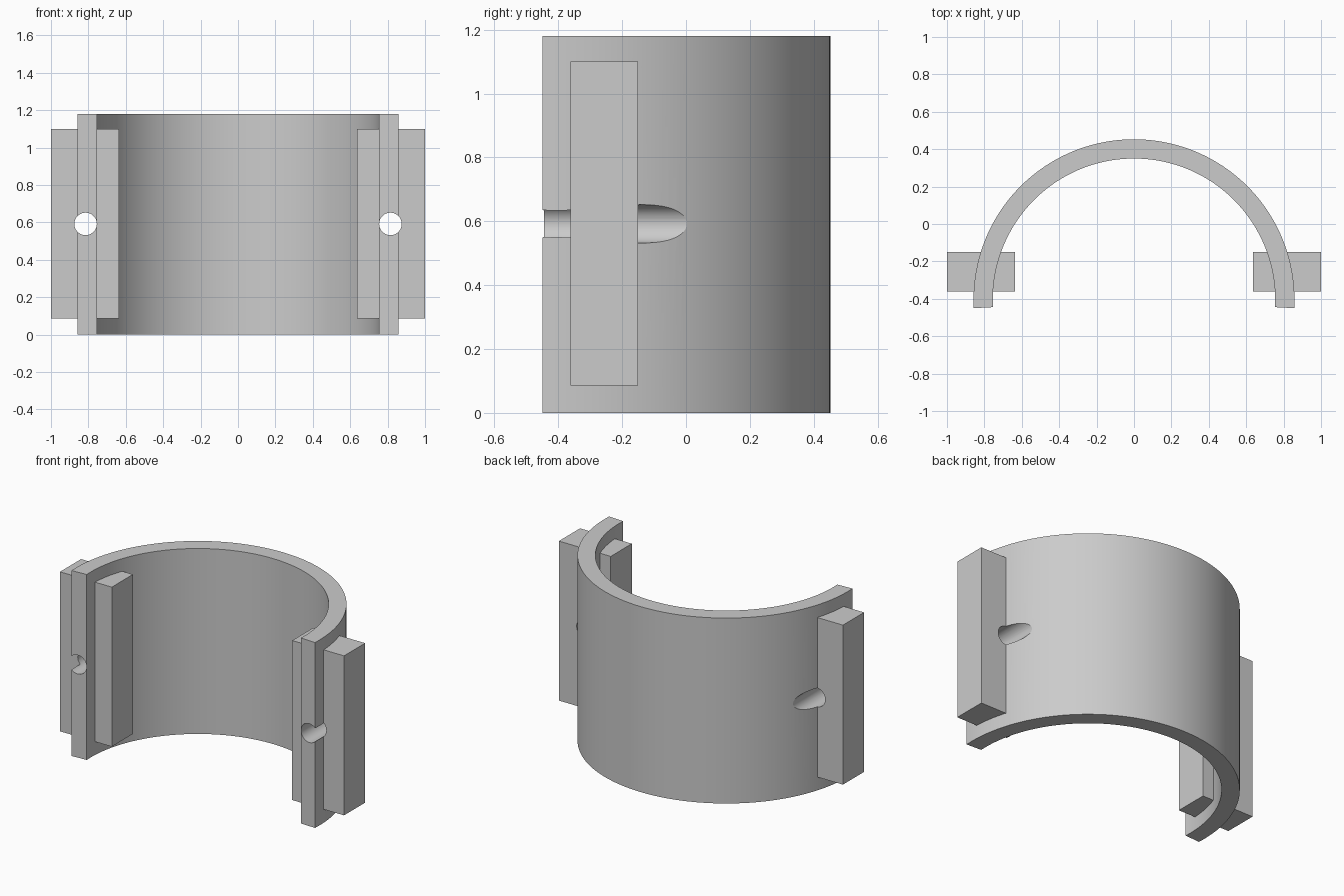
import bpy, bmesh, math

cube = bpy.data.objects.get("Cube")
if cube:
    bpy.data.objects.remove(cube, do_unlink=True)

CENTER_Y, OUTER, INNER, HEIGHT = -0.405, 0.858, 0.755, 1.18
HOLE_X, HOLE_Z, HOLE_R = 0.815, 0.592, 0.06
OVERRUN = math.radians(3)
SEGMENTS = 96

grey = bpy.data.materials.new("light_grey")
grey.use_nodes = True
colour = (0.6, 0.6, 0.6, 1)
grey.diffuse_color = colour
grey.node_tree.nodes["Principled BSDF"].inputs["Base Color"].default_value = colour


def make_object(name, bm):
    bmesh.ops.recalc_face_normals(bm, faces=bm.faces)
    mesh = bpy.data.meshes.new(name)
    bm.to_mesh(mesh)
    bm.free()
    mesh.materials.append(grey)
    obj = bpy.data.objects.new(name, mesh)
    bpy.context.collection.objects.link(obj)
    return obj


def arc_shell():
    # Half-ring profile, slightly longer than a semicircle, extruded upward
    bm = bmesh.new()
    angles = [-OVERRUN + (math.pi + 2 * OVERRUN) * i / SEGMENTS for i in range(SEGMENTS + 1)]
    path = [(OUTER, a) for a in angles] + [(INNER, a) for a in reversed(angles)]
    verts = [bm.verts.new((r * math.cos(a), CENTER_Y + r * math.sin(a), 0)) for r, a in path]
    face = bm.faces.new(verts)
    result = bmesh.ops.extrude_face_region(bm, geom=[face])
    top = [v for v in result["geom"] if isinstance(v, bmesh.types.BMVert)]
    bmesh.ops.translate(bm, verts=top, vec=(0, 0, HEIGHT))
    return make_object("curved_shell", bm)


def box(name, low, high):
    bm = bmesh.new()
    bmesh.ops.create_cube(bm, size=1)
    for v in bm.verts:
        v.co = [(a + b) / 2 + c * (b - a) for a, b, c in zip(low, high, v.co)]
    return make_object(name, bm)


def drill(x):
    # Cylinder cutter along the front-to-back direction
    bpy.ops.mesh.primitive_cylinder_add(vertices=48, radius=HOLE_R, depth=2,
                                        location=(x, 0, HOLE_Z), rotation=(math.pi / 2, 0, 0))
    cutter = bpy.context.object
    cutter.name = "hole_cutter"
    cutter.data.materials.append(grey)
    cutter.hide_render = True
    return cutter


def cut(obj, cutter):
    bpy.context.view_layer.objects.active = obj
    mod = obj.modifiers.new("hole", 'BOOLEAN')
    mod.operation = 'DIFFERENCE'
    mod.solver = 'EXACT'
    mod.object = cutter
    bpy.ops.object.modifier_apply(modifier=mod.name)


# Shell and the clamping bars that pass through its ends, each drilled
shell = arc_shell()
parts = [shell]
for side, sign in (("left", 1), ("right", -1)):
    xs = sorted((sign * 0.635, sign * 1.0))
    bar = box(side + "_bar", (xs[0], -0.362, 0.085), (xs[1], -0.15, 1.1))
    cutter = drill(sign * HOLE_X)
    cut(shell, cutter)
    cut(bar, cutter)
    bpy.data.objects.remove(cutter, do_unlink=True)
    parts.append(bar)

# Smooth curves, crisp edges
for obj in parts:
    bpy.ops.object.select_all(action='DESELECT')
    obj.select_set(True)
    bpy.context.view_layer.objects.active = obj
    bpy.ops.object.shade_smooth_by_angle(angle=math.radians(25))
